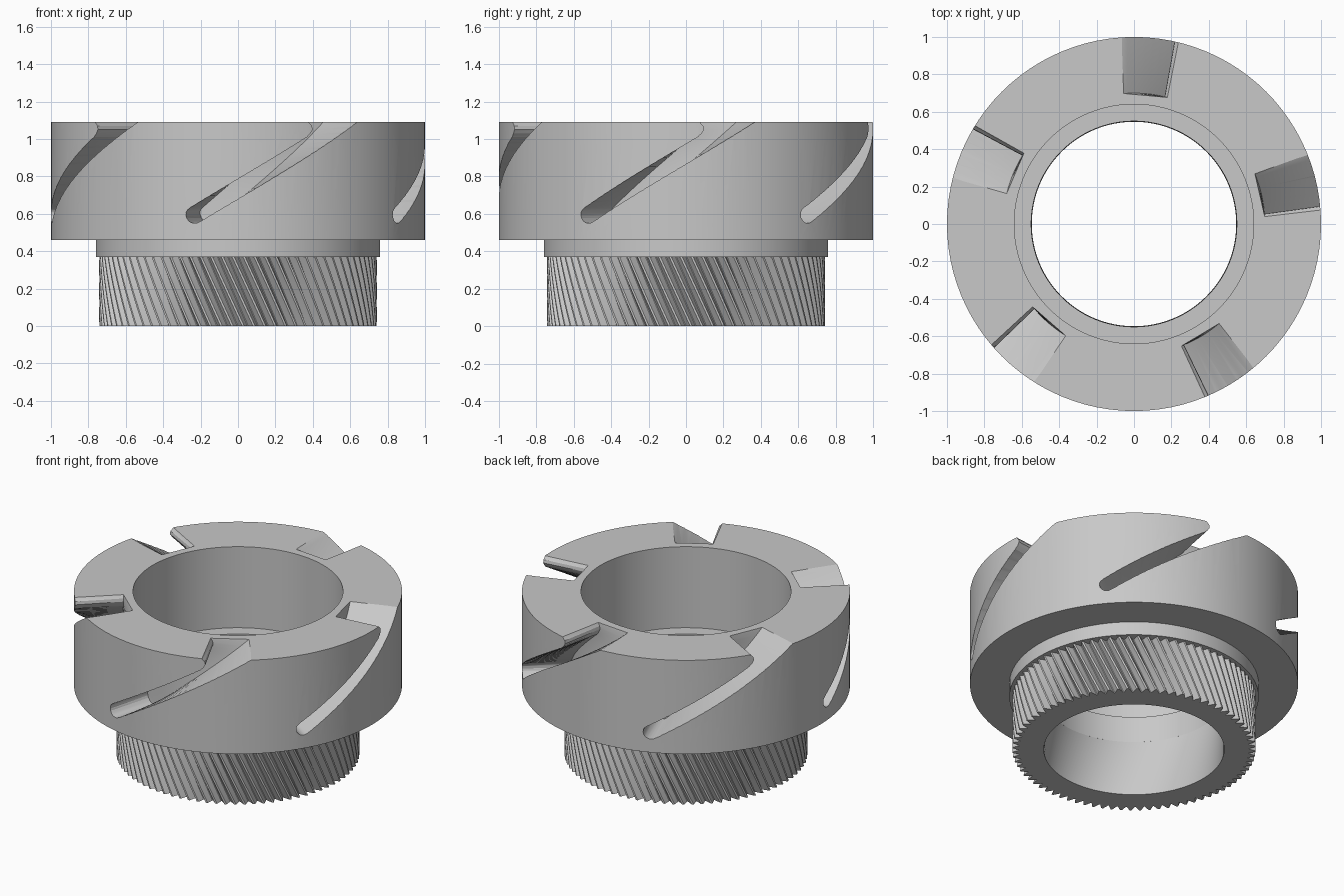
import bpy, bmesh
from math import sin, cos, pi, radians

if "Cube" in bpy.data.objects:
    bpy.data.objects.remove(bpy.data.objects["Cube"])

steel = bpy.data.materials.new("satin_grey")
steel.use_nodes = True
GREY = (0.58, 0.58, 0.58, 1)
steel.diffuse_color = GREY
steel.node_tree.nodes["Principled BSDF"].inputs["Base Color"].default_value = GREY


def polar(r, a, z):
    return (r * cos(a), r * sin(a), z)


def bridge(bm, rings, closed):
    """Join successive vertex loops with quads."""
    pairs = list(zip(rings, rings[1:] + rings[:1]))
    for a, b in pairs if closed else pairs[:-1]:
        n = len(a)
        for i in range(n):
            j = (i + 1) % n
            bm.faces.new((a[i], a[j], b[j], b[i]))


def finish(bm, name):
    bmesh.ops.recalc_face_normals(bm, faces=bm.faces)
    mesh = bpy.data.meshes.new(name)
    bm.to_mesh(mesh)
    bm.free()
    mesh.materials.append(steel)
    obj = bpy.data.objects.new(name, mesh)
    bpy.context.collection.objects.link(obj)
    return obj


def smooth(obj):
    bpy.ops.object.select_all(action='DESELECT')
    obj.select_set(True)
    bpy.context.view_layer.objects.active = obj
    bpy.ops.object.shade_smooth_by_angle(angle=radians(25))


# Body: stepped ring with a neck below and a counterbore above
BORE, NECK_Z, TOP = 0.55, 0.37, 1.09
profile = [(BORE, NECK_Z), (0.76, NECK_Z), (0.76, 0.46), (1, 0.46),
           (1, TOP), (0.64, TOP), (0.64, 0.545), (BORE, 0.545)]
SEG = 96
bm = bmesh.new()
bridge(bm, [[bm.verts.new(polar(r, 2 * pi * i / SEG, z)) for r, z in profile]
            for i in range(SEG)], True)
body = finish(bm, "body_ring")

# Slot outline unrolled on the rim: (arc length, height) pairs of floor and roof
SLOPE, HALF, START_Z = radians(30.7), 0.043, 0.592


def on_slot(t, off):
    return (t * cos(SLOPE) - off * sin(SLOPE),
            START_Z + t * sin(SLOPE) + off * cos(SLOPE))


outline = []
for deg in (12, 30, 50, 70):
    t, w = -HALF * cos(radians(deg)), HALF * sin(radians(deg))
    outline.append((on_slot(t, -w), on_slot(t, w), sin(radians(deg))))
nose = [(0.64, 1.03), (0.652, 1.05), (0.648, 1.07), (0.63, 1.09), (0.6, 1.12)]
ROOF = 18
roof = [on_slot(0.747 * i / (ROOF - 1), HALF) for i in range(ROOF)] + nose
for i, p in enumerate(roof):
    outline.append((on_slot(1.12 * i / (len(roof) - 1), -HALF), p, 1))

# Five helical slot cutters, slightly wider toward the inside
bm = bmesh.new()
for k in range(5):
    base = radians(-103.6 + 72 * k)
    rings = []
    for (s0, z0), (s1, z1), full in outline:
        flare = 0.022 * full
        rings.append([bm.verts.new(co) for co in (
            polar(0.70, base + s0 + flare, z0), polar(1.1, base + s0, z0),
            polar(1.1, base + s1, z1), polar(0.70, base + s1 - flare, z1))])
    bridge(bm, rings, False)
    bm.faces.new(rings[0])
    bm.faces.new(rings[-1])
bmesh.ops.triangulate(bm, faces=bm.faces)
cutter = finish(bm, "slot_cutter")
cutter.hide_render = True

mod = body.modifiers.new("slots", 'BOOLEAN')
mod.operation, mod.solver, mod.object = 'DIFFERENCE', 'EXACT', cutter
bpy.context.view_layer.objects.active = body
bpy.ops.object.modifier_apply(modifier=mod.name)
bpy.data.objects.remove(cutter)
smooth(body)

# Toothed collar: twisted teeth outside, plain bore inside
TEETH, TWIST, LEVELS = 80, -0.23, 8
tooth = [(0, 0.70), (0.38, 0.742), (0.58, 0.742), (0.92, 0.70)]
bm = bmesh.new()
outer, inner = [], []
for level in range(LEVELS + 1):
    f = level / LEVELS
    angles = [(2 * pi * (k + p) / TEETH + TWIST * f, r)
              for k in range(TEETH) for p, r in tooth]
    outer.append([bm.verts.new(polar(r, a, NECK_Z * f)) for a, r in angles])
    if level in (0, LEVELS):
        inner.append([bm.verts.new(polar(BORE, a, NECK_Z * f)) for a, r in angles])
bridge(bm, outer, False)
bridge(bm, inner, False)
bridge(bm, [outer[0], inner[0]], False)
bridge(bm, [outer[-1], inner[-1]], False)
smooth(finish(bm, "toothed_collar"))
